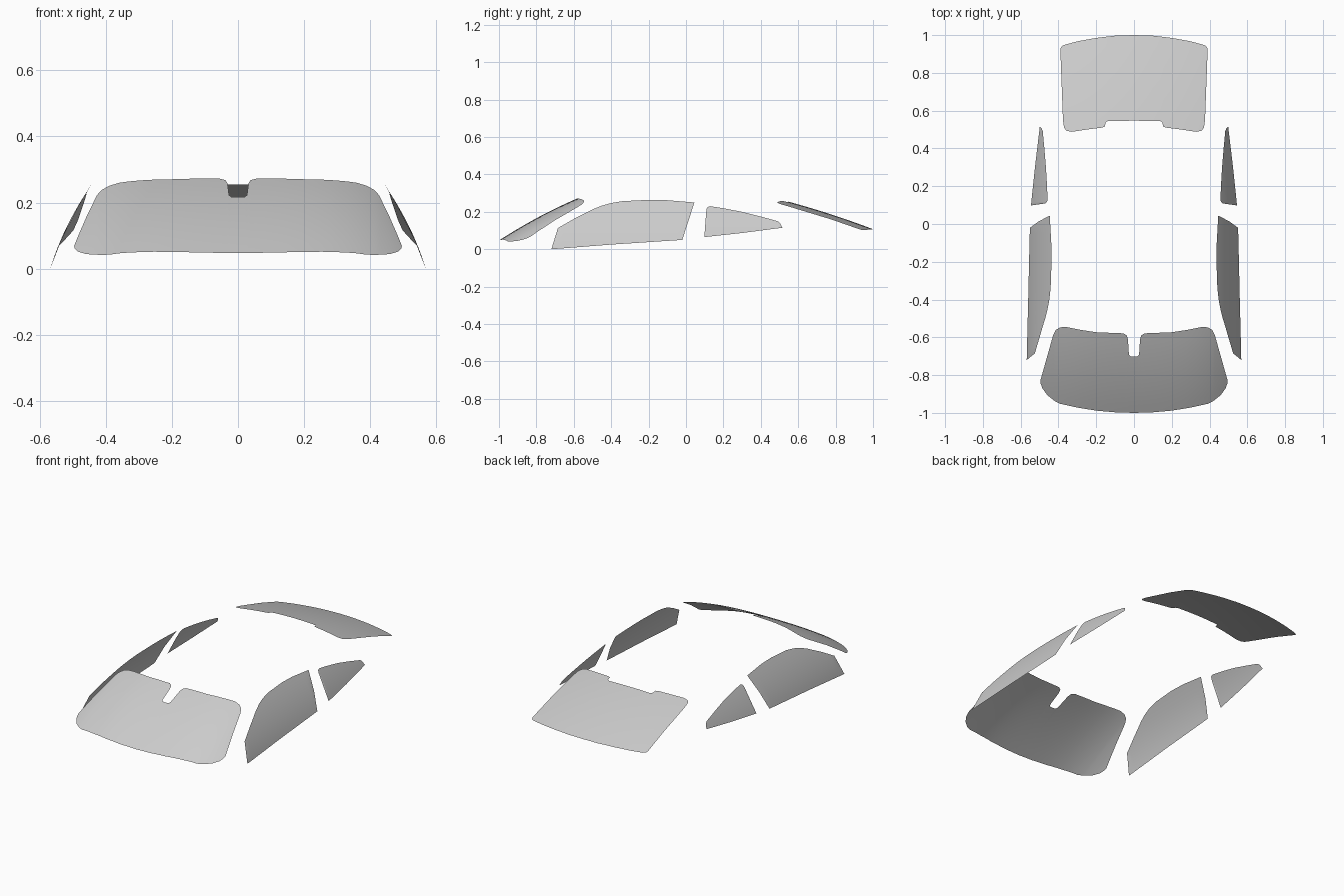
import bpy, bmesh
from mathutils import Vector

if "Cube" in bpy.data.objects:
    bpy.data.objects.remove(bpy.data.objects["Cube"])


def lerp(curve, u):
    for (a, p), (b, q) in zip(curve, curve[1:]):
        if u <= b:
            return p + (q - p) * max(0, u - a) / (b - a)
    return curve[-1][1]


def pane(name, low, high, place, outward, rows=10, step=0.03):
    """Curved glass sheet between two edge curves, mirrored across x = 0."""
    knots = sorted({p[0] for p in low + high})
    us = [knots[0]]
    for k in knots[1:]:
        a, n = us[-1], max(1, round((k - us[-1]) / step))
        us += [a + (k - a) * i / n for i in range(1, n + 1)]
    bm = bmesh.new()
    grid = []
    for u in us:
        a, b = lerp(low, u), lerp(high, u)
        grid.append([bm.verts.new(place(u, a + (b - a) * j / rows)) for j in range(rows + 1)])
    for c, d in zip(grid, grid[1:]):
        for j in range(rows):
            bm.faces.new((c[j], d[j], d[j + 1], c[j + 1]))
    bmesh.ops.remove_doubles(bm, verts=bm.verts, dist=0.0002)
    bm.normal_update()
    total = sum((f.normal * f.calc_area() for f in bm.faces), Vector())
    if total.dot(Vector(outward)) < 0:
        bmesh.ops.reverse_faces(bm, faces=bm.faces)
    for f in bm.faces:
        f.smooth = True
    mesh = bpy.data.meshes.new(name)
    bm.to_mesh(mesh)
    bm.free()
    ob = bpy.data.objects.new(name, mesh)
    bpy.context.collection.objects.link(ob)
    mirror = ob.modifiers.new("mirror", 'MIRROR')
    mirror.merge_threshold = 0.0005
    return ob


# Surface of each pane
def front_glass(x, y):
    t = y + 1
    return x, y, 0.047 + 0.645 * t - 0.26 * t * t - 0.075 * x**2 - 1.03 * x**4


def rear_glass(x, y):
    t = y - 0.545
    return x, y, 0.255 - 0.27 * t - 0.12 * t * t - 0.18 * x * x


def side_glass(y, z):
    return 0.568 - 0.3 * z - 0.75 * z * z - 0.06 * max(0, y - 0.1), y, z


# Windshield with mirror notch
pane("windshield",
     [(0, -1), (0.1, -0.997), (0.2, -0.988), (0.3, -0.972), (0.39, -0.952), (0.42, -0.937),
      (0.46, -0.905), (0.485, -0.87), (0.494, -0.845), (0.496, -0.83)],
     [(0, -0.702), (0.02, -0.7), (0.027, -0.69), (0.032, -0.61), (0.038, -0.59), (0.055, -0.579),
      (0.2, -0.573), (0.28, -0.561), (0.36, -0.545), (0.39, -0.547), (0.413, -0.56),
      (0.427, -0.585), (0.496, -0.83)],
     front_glass, (0, -1, 1))

# Rear window with stepped upper edge
pane("rear_window",
     [(0, 0.547), (0.14, 0.545), (0.15, 0.538), (0.155, 0.515), (0.17, 0.51), (0.25, 0.5),
      (0.33, 0.488), (0.358, 0.494), (0.37, 0.51), (0.376, 0.55), (0.39, 0.925)],
     [(0, 1), (0.1, 0.997), (0.2, 0.985), (0.3, 0.967), (0.37, 0.948), (0.384, 0.94), (0.39, 0.925)],
     rear_glass, (0, 1, 1))

# Front door windows
pane("front_side_window",
     [(-0.72, 0), (-0.4, 0.025), (-0.02, 0.05), (0.045, 0.25)],
     [(-0.72, 0), (-0.685, 0.113), (-0.6, 0.162), (-0.5, 0.213), (-0.45, 0.233), (-0.4, 0.247),
      (-0.34, 0.257), (-0.2, 0.264), (-0.1, 0.262), (0.045, 0.25)],
     side_glass, (1, 0, 0))

# Rear quarter windows
pane("rear_side_window",
     [(0.098, 0.065), (0.3, 0.087), (0.515, 0.115)],
     [(0.098, 0.065), (0.109, 0.213), (0.116, 0.226), (0.13, 0.23), (0.2, 0.219), (0.3, 0.2),
      (0.4, 0.175), (0.49, 0.15), (0.503, 0.14), (0.515, 0.115)],
     side_glass, (1, 0, 0))
